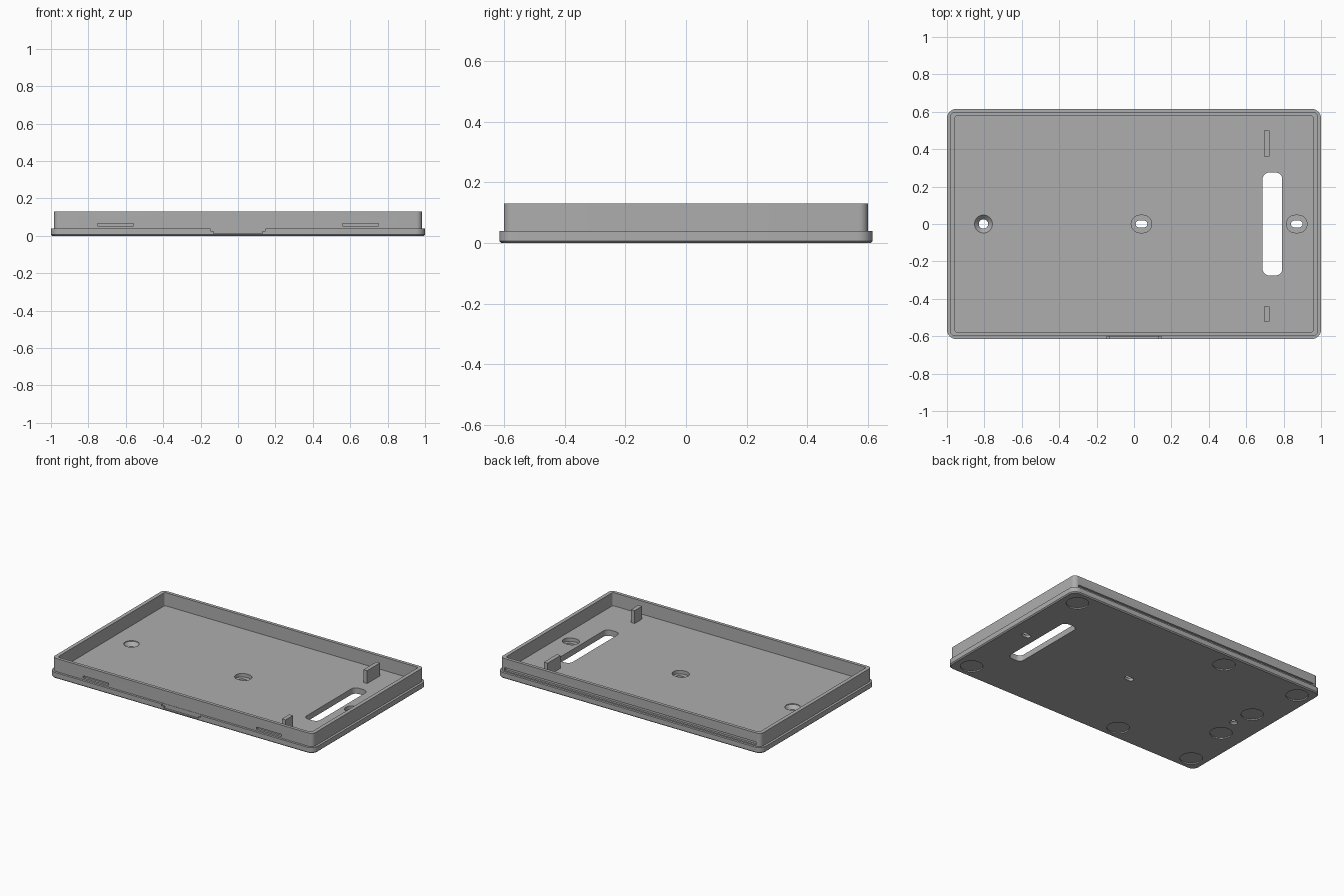
import bpy, bmesh, math

cube = bpy.data.objects.get("Cube")
if cube:
    bpy.data.objects.remove(cube, do_unlink=True)

grey = bpy.data.materials.new("matte_grey")
grey.use_nodes = True
colour = (0.42, 0.42, 0.42, 1)
grey.diffuse_color = colour
grey.node_tree.nodes["Principled BSDF"].inputs["Base Color"].default_value = colour


def outline(w, d, r, steps=8):
    """Rounded rectangle centred on the origin, counter-clockwise."""
    pts = []
    for k, (sx, sy) in enumerate(((1, 1), (-1, 1), (-1, -1), (1, -1))):
        for i in range(steps + 1):
            a = math.pi / 2 * (k + i / steps)
            p = (sx * (w / 2 - r) + r * math.cos(a), sy * (d / 2 - r) + r * math.sin(a))
            if not pts or math.dist(p, pts[-1]) > 1e-5:
                pts.append(p)
    if math.dist(pts[0], pts[-1]) < 1e-5:
        pts.pop()
    return pts


def loft(name, rings, x=0, y=0):
    """Solid through stacked outlines; rings = [(z, points), ...]."""
    bm = bmesh.new()
    loops = [[bm.verts.new((x + px, y + py, z)) for px, py in pts] for z, pts in rings]
    n = len(loops[0])
    for lo, hi in zip(loops, loops[1:]):
        for i in range(n):
            j = (i + 1) % n
            bm.faces.new((lo[i], lo[j], hi[j], hi[i]))
    bm.faces.new(loops[0][::-1])
    bm.faces.new(loops[-1])
    mesh = bpy.data.meshes.new(name)
    bm.to_mesh(mesh)
    bm.free()
    mesh.materials.append(grey)
    obj = bpy.data.objects.new(name, mesh)
    bpy.context.collection.objects.link(obj)
    return obj


def block(name, x, y, z0, z1, w, d, r=0.0):
    steps = 8 if r else 1
    pts = outline(w, d, r, steps) if r else [(-w/2, -d/2), (w/2, -d/2), (w/2, d/2), (-w/2, d/2)]
    return loft(name, [(z0, pts), (z1, pts)], x, y)


def select(obj):
    bpy.ops.object.select_all(action='DESELECT')
    obj.select_set(True)
    bpy.context.view_layer.objects.active = obj


def cut(obj, cutters):
    for c in cutters:
        c.hide_render = True
        mod = obj.modifiers.new("cut", 'BOOLEAN')
        mod.operation, mod.solver, mod.object = 'DIFFERENCE', 'EXACT', c
        select(obj)
        bpy.ops.object.modifier_apply(modifier=mod.name)
        bpy.data.objects.remove(c, do_unlink=True)


def smooth(obj):
    select(obj)
    bpy.ops.object.shade_smooth_by_angle(angle=math.radians(30))


FLOOR, TOP = 0.04, 0.13

# Base plate with a small bevel on its lower edge
base = loft("base_plate", [(0, outline(1.986, 1.216, 0.043)),
                           (0.007, outline(2, 1.23, 0.05)),
                           (FLOOR, outline(2, 1.23, 0.05))])
cutters = []

# Long cable opening
cutters.append(block("cable_opening", 0.74, 0, -0.1, 0.2, 0.105, 0.55, 0.035))

# Countersunk round screw hole
cutters.append(loft("countersink", [(z, outline(2 * r, 2 * r, r)) for z, r in
                    ((-0.05, 0.025), (0.01, 0.025), (0.035, 0.048), (0.06, 0.048))], -0.805, 0))

# Slotted screw holes with oval counterbores
for x in (0.04, 0.87):
    cutters.append(block("slot_hole", x, 0, -0.05, 0.1, 0.062, 0.036, 0.0179))
    cutters.append(block("counterbore", x, 0, 0.016, 0.1, 0.11, 0.094, 0.0469))

# Shallow round recesses underneath for feet
for x, y in ((0.885, 0.51), (-0.89, 0.51), (-0.3, 0.51), (-0.83, 0.15)):
    for side in (1, -1):
        cutters.append(block("foot_recess", x, side * y, -0.05, 0.008, 0.14, 0.14, 0.0699))

# Finger notch in the front lip, rounded at its lower corners
cutters.append(block("finger_notch", 0, -0.63, 0.026, 0.08, 0.296, 0.056))
cutters.append(block("finger_notch_low", 0, -0.63, 0.012, 0.03, 0.26, 0.056))
cut(base, cutters)
smooth(base)

# Upright rim with a snap groove at the back and two slots at the front
rim = block("rim_wall", 0, 0, FLOOR, TOP, 1.968, 1.2, 0.03)
rim_cutters = [block("rim_inside", 0, 0, 0, 0.2, 1.916, 1.156, 0.012),
               block("back_groove", 0, 0.61, 0.048, 0.068, 1.9, 0.05)]
for side in (1, -1):
    rim_cutters.append(block("front_slot", side * 0.655, -0.61, 0.051, 0.066, 0.19, 0.05))
cut(rim, rim_cutters)
smooth(rim)

# Posts standing on the floor
block("back_post", 0.71, 0.43, FLOOR - 0.01, 0.128, 0.028, 0.14)
block("front_post", 0.71, -0.48, FLOOR - 0.01, 0.128, 0.028, 0.08)
